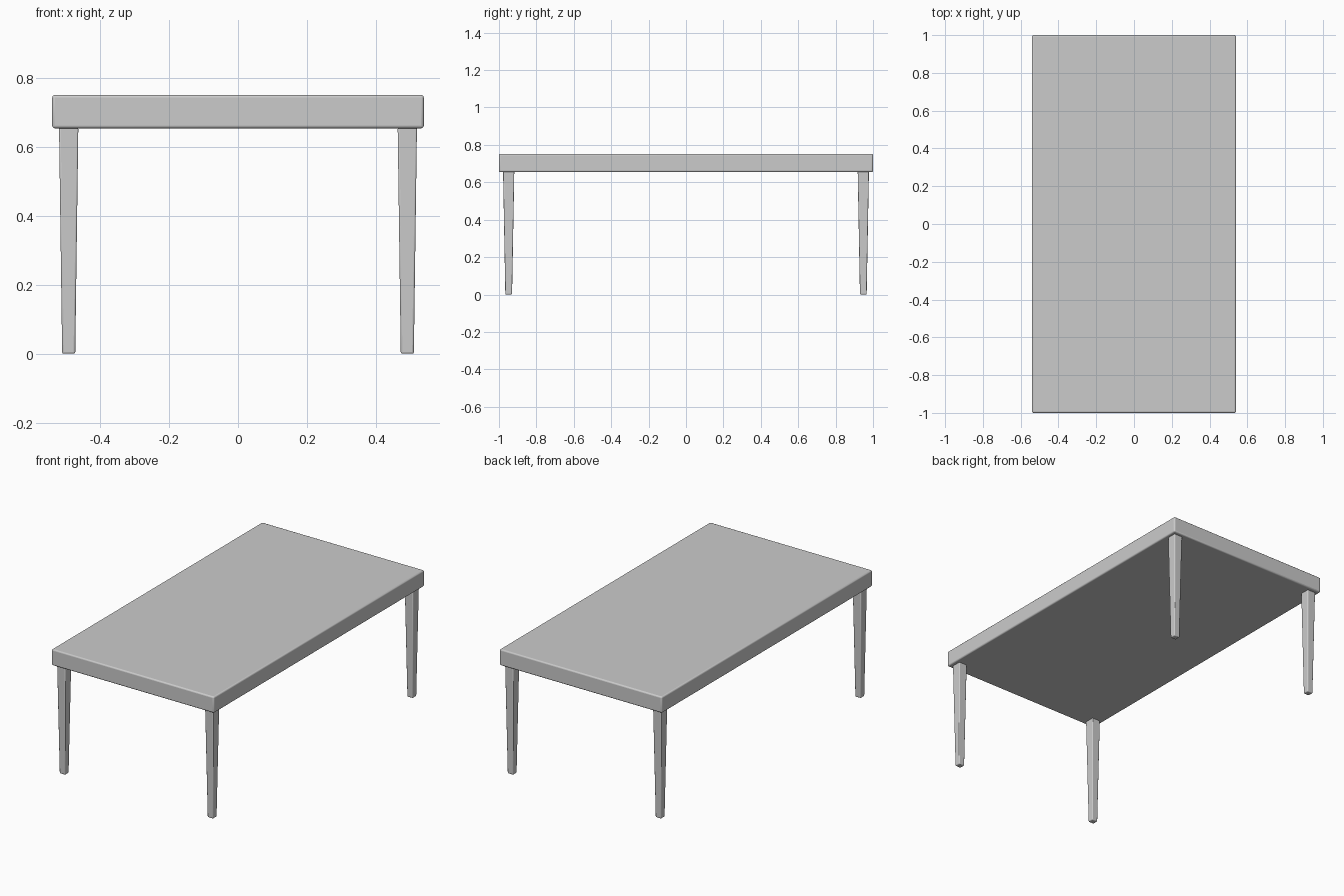
import bpy, bmesh

if "Cube" in bpy.data.objects:
    bpy.data.objects.remove(bpy.data.objects["Cube"])


def tapered_box(name, loc, top, bottom, z0, z1, bevel):
    """Box with separate half-sizes at its top and bottom, softly bevelled."""
    bm = bmesh.new()
    bmesh.ops.create_cube(bm, size=2)
    for v in bm.verts:
        hx, hy = top if v.co.z > 0 else bottom
        v.co = (v.co.x * hx, v.co.y * hy, z1 if v.co.z > 0 else z0)
    mesh = bpy.data.meshes.new(name)
    bm.to_mesh(mesh)
    bm.free()
    ob = bpy.data.objects.new(name, mesh)
    ob.location = loc
    bpy.context.collection.objects.link(ob)
    mod = ob.modifiers.new("soft_edges", 'BEVEL')
    mod.width = bevel
    mod.segments = 3
    # smooth the rounded edges while keeping the flats flat
    bpy.context.view_layer.objects.active = ob
    ob.select_set(True)
    bpy.ops.object.shade_smooth_by_angle(angle=0.6)
    ob.select_set(False)
    return ob


# thick slab top
tapered_box("table_top", (0, 0, 0), (0.54, 1.0), (0.54, 1.0), 0.655, 0.752, 0.008)

# four square legs tapering to the floor
for sx, side in ((-1, "left"), (1, "right")):
    for sy, end in ((-1, "front"), (1, "back")):
        tapered_box(f"{end}_{side}_leg", (sx * 0.492, sy * 0.948, 0),
                    (0.028, 0.03), (0.019, 0.018), 0.0, 0.658, 0.005)
